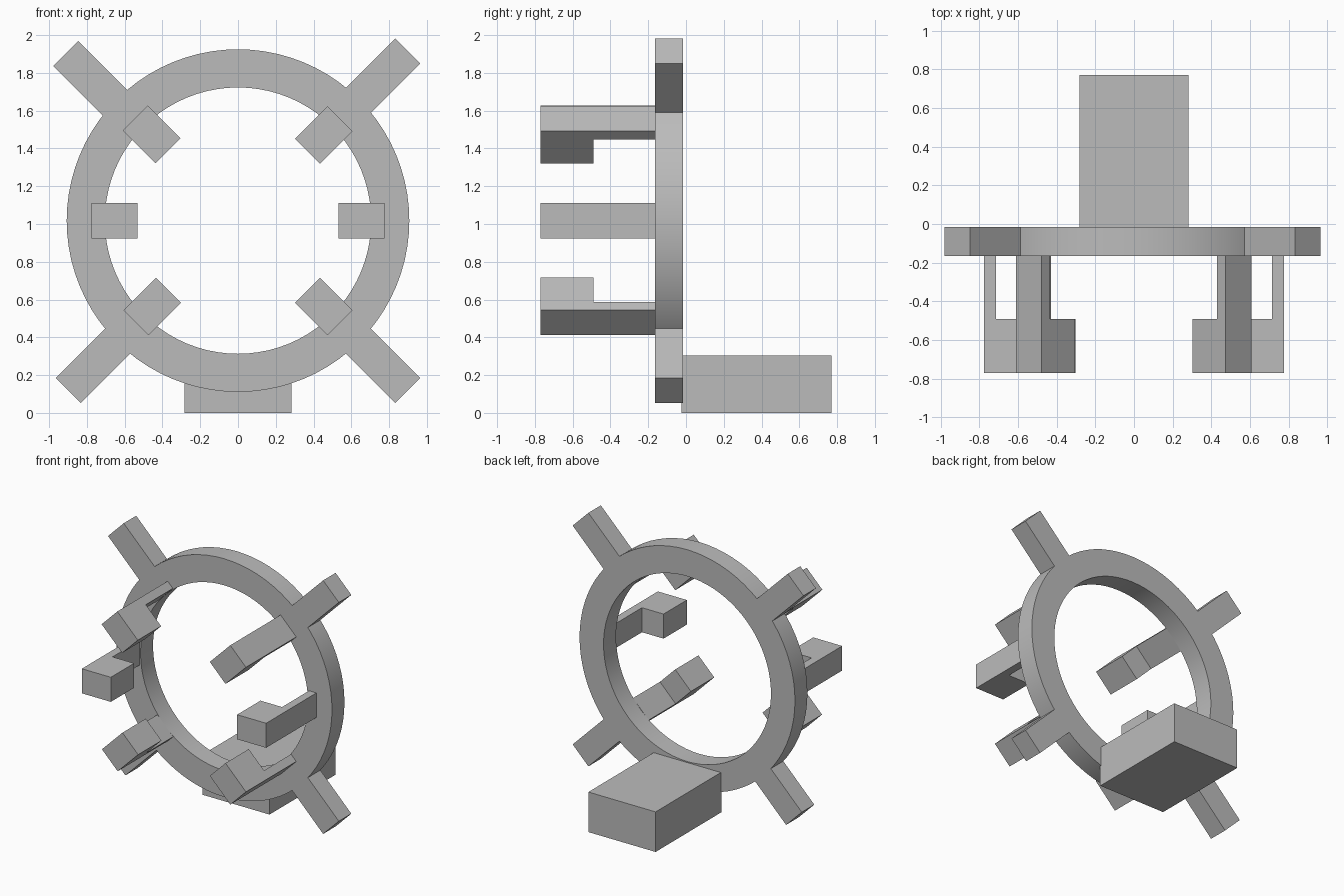
import bpy, bmesh
from math import radians, cos, sin, tau
from mathutils import Vector, Matrix

cube = bpy.data.objects.get("Cube")
if cube:
    bpy.data.objects.remove(cube, do_unlink=True)

CENTRE_Z = 1.018
RING_FRONT, RING_BACK = -0.165, -0.015
WIDTH = 0.187

grey = bpy.data.materials.new("plain_grey")
grey.use_nodes = True
colour = (0.5, 0.5, 0.5, 1)
grey.diffuse_color = colour
grey.node_tree.nodes["Principled BSDF"].inputs["Base Color"].default_value = colour


def finish(name, bm):
    bmesh.ops.recalc_face_normals(bm, faces=bm.faces)
    mesh = bpy.data.meshes.new(name)
    bm.to_mesh(mesh)
    bm.free()
    mesh.materials.append(grey)
    obj = bpy.data.objects.new(name, mesh)
    bpy.context.collection.objects.link(obj)
    return obj


def radial_prism(name, profile, angle, shift=0):
    """Extrude a (radius, y) profile sideways and turn it about the ring axis."""
    bm = bmesh.new()
    verts = [bm.verts.new((r, y, shift - WIDTH / 2)) for r, y in profile]
    face = bm.faces.new(verts)
    ext = bmesh.ops.extrude_face_region(bm, geom=[face])["geom"]
    moved = [v for v in ext if isinstance(v, bmesh.types.BMVert)]
    bmesh.ops.translate(bm, verts=moved, vec=(0, 0, WIDTH))
    turn = Matrix.Rotation(-radians(angle), 4, 'Y')
    bm.transform(Matrix.Translation((0, 0, CENTRE_Z)) @ turn)
    return finish(name, bm)


# Ring: rectangular section spun about the y axis
bm = bmesh.new()
section = [(0.705, RING_FRONT), (0.907, RING_FRONT), (0.907, RING_BACK), (0.705, RING_BACK)]
verts = [bm.verts.new((r, y, 0)) for r, y in section]
edges = [bm.edges.new((verts[i], verts[(i + 1) % 4])) for i in range(4)]
bmesh.ops.spin(bm, geom=verts + edges, cent=(0, 0, 0), axis=(0, 1, 0),
               angle=tau, steps=80, use_merge=True)
bmesh.ops.remove_doubles(bm, verts=bm.verts, dist=0.0001)
bm.transform(Matrix.Translation((0, 0, CENTRE_Z)))
ring = finish("ring", bm)
bpy.context.view_layer.objects.active = ring
ring.select_set(True)
bpy.ops.object.shade_smooth_by_angle(angle=radians(30))
ring.select_set(False)

# Outer spokes, flush with the ring
spoke = [(0.89, RING_FRONT), (1.271, RING_FRONT), (1.271, RING_BACK), (0.89, RING_BACK)]
for name, angle, shift in (("upper_left", 45, 0), ("upper_right", 135, 0.02),
                           ("lower_right", 225, 0), ("lower_left", 315, 0)):
    radial_prism(name + "_spoke", spoke, angle, shift)

# Hooked claws reaching forward from the ring
for name, angle, outer in (("left", 0, 0.776), ("upper_left", 45, 0.764),
                           ("upper_right", 135, 0.768), ("right", 180, 0.776),
                           ("lower_right", 225, 0.764), ("lower_left", 315, 0.764)):
    arm, tip = outer - 0.062, outer - 0.244
    claw = [(outer, RING_FRONT), (outer, -0.77), (tip, -0.77),
            (tip, -0.49), (arm, -0.49), (arm, RING_FRONT)]
    radial_prism(name + "_claw", claw, angle)

# Base block behind the ring
bm = bmesh.new()
bmesh.ops.create_cube(bm, size=1)
bm.transform(Matrix.Translation((0, 0.3725, 0.1525)) @ Matrix.Diagonal((0.566, 0.795, 0.305, 1)))
finish("base_block", bm)
